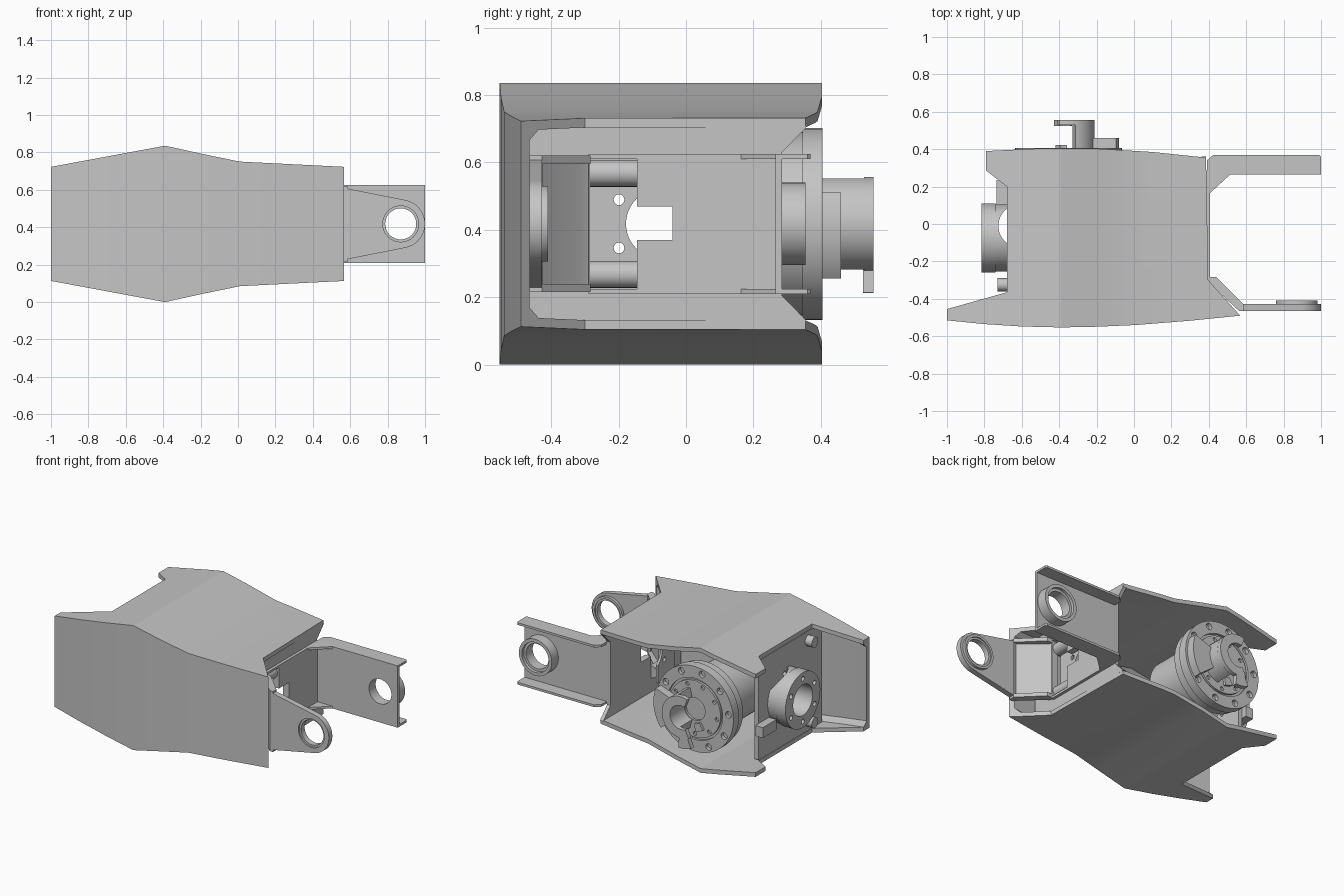
import bpy, bmesh, math

cube = bpy.data.objects.get("Cube")
if cube:
    bpy.data.objects.remove(cube)

grey = bpy.data.materials.new("plain grey")
grey.use_nodes = True
grey.diffuse_color = (0.56, 0.56, 0.56, 1)
grey.node_tree.nodes["Principled BSDF"].inputs["Base Color"].default_value = grey.diffuse_color

ZC = 0.418  # height of the middle plane


def place(axis, u, v, w):
    """Put a flat point (u, v) at distance w along the axis."""
    return {"x": (w, u, v), "y": (u, w, v), "z": (u, v, w)}[axis]


def add_prism(bm, pts, axis, a, b):
    rings = [[bm.verts.new(place(axis, u, v, w)) for u, v in pts] for w in (a, b)]
    n = len(pts)
    bm.faces.new(rings[0])
    bm.faces.new(rings[1][::-1])
    for i in range(n):
        j = (i + 1) % n
        bm.faces.new((rings[0][i], rings[1][i], rings[1][j], rings[0][j]))


def finish(name, bm):
    bmesh.ops.recalc_face_normals(bm, faces=bm.faces)
    mesh = bpy.data.meshes.new(name)
    bm.to_mesh(mesh)
    bm.free()
    mesh.materials.append(grey)
    obj = bpy.data.objects.new(name, mesh)
    bpy.context.collection.objects.link(obj)
    return obj


def prism(name, pts, axis, a, b):
    bm = bmesh.new()
    add_prism(bm, pts, axis, a, b)
    return finish(name, bm)


def circle(cu, cv, r, n=48, start=0.0, sweep=math.tau):
    steps = n if sweep == math.tau else n - 1
    return [(cu + r * math.cos(start + sweep * i / steps),
             cv + r * math.sin(start + sweep * i / steps)) for i in range(n)]


def rect(u0, u1, v0, v1):
    return [(u0, v0), (u1, v0), (u1, v1), (u0, v1)]


def ring_of_holes(name, cu, cv, radius, r, count, axis, a, b):
    bm = bmesh.new()
    for u, v in circle(cu, cv, radius, count, math.pi / 6):
        add_prism(bm, circle(u, v, r, 16), axis, a, b)
    return finish(name, bm)


def boolean(obj, cutter, operation="DIFFERENCE"):
    mod = obj.modifiers.new("cut", "BOOLEAN")
    mod.operation, mod.object, mod.solver = operation, cutter, "EXACT"
    bpy.context.view_layer.objects.active = obj
    bpy.ops.object.modifier_apply(modifier=mod.name)
    bpy.data.objects.remove(cutter)


def cut(obj, pts, axis, a, b):
    boolean(obj, prism("cutter", pts, axis, a, b))


# Shell: a channel section swept along x, then trimmed to its plan outline
T = 0.028
stations = [(-1.0, -0.515, 0.305), (-0.8, -0.535, 0.342), (-0.6, -0.548, 0.379),
            (-0.39, -0.553, 0.418), (-0.19, -0.549, 0.374), (0.01, -0.54, 0.333),
            (0.29, -0.518, 0.319), (0.57, -0.49, 0.305)]
bm = bmesh.new()
rows = []
for x, yf, h in stations:
    half = [(0.6, h), (yf, h)]
    inner = [(yf + T, h - T - 0.03), (yf + T + 0.03, h - T), (0.6, h - T)]
    section = half + [(y, -z) for y, z in half[::-1]]
    section += [(y, -z) for y, z in inner[::-1]] + inner
    rows.append([bm.verts.new((x, y, ZC + z)) for y, z in section])
for p, q in zip(rows, rows[1:]):
    for i in range(len(p)):
        j = (i + 1) % len(p)
        bm.faces.new((p[i], p[j], q[j], q[i]))
bm.faces.new(rows[0])
bm.faces.new(rows[-1])
shell = finish("shell", bm)
outline = [(-1.1, -0.7), (0.568, -0.7), (0.568, -0.49), (0.397, -0.3), (0.385, 0.355),
           (0.1, 0.385), (-0.2, 0.403), (-0.5, 0.404), (-0.79, 0.39), (-0.79, 0.285),
           (-0.68, 0.2), (-0.68, -0.365), (-1.1, -0.483)]
boolean(shell, prism("outline", outline, "z", -0.2, 1.1), "INTERSECT")

# End bulkhead, stepped seat, output flange and front pocket panel on one bore
FY = -0.075
bulkhead = prism("end_bulkhead", rect(-0.47, 0.2, 0.085, 0.75), "x", -0.68, -0.65)
seat = prism("flange_seat", circle(FY, ZC, 0.18, 64), "x", -0.741, -0.679)
flange = prism("end_flange", circle(FY, ZC, 0.185, 64), "x", -0.815, -0.74)
panel = prism("pocket_panel", rect(-0.31, -0.13, 0.21, 0.625), "x", 0.3, 0.315)
for part in (bulkhead, seat, flange, panel):
    cut(part, circle(FY, ZC, 0.103), "x", -0.9, 0.5)
    boolean(part, ring_of_holes("cutter", FY, ZC, 0.143, 0.016, 6, "x", -0.9, 0.5))
cut(seat, circle(-0.61, -0.01, 0.115), "z", 0.0, 0.8)
prism("flange_tab", rect(0.09, 0.235, 0.26, 0.33), "x", -0.735, -0.679)
for z in (ZC - 0.27, ZC + 0.27):
    prism("end_spacer", circle(-0.325, z, 0.035, 24), "x", -0.73, -0.68)

# Arm bracket: front frame and base plate with a shared pocket and slot
frame_outline = [(-0.465, 0.128), (0.36, 0.128), (0.285, 0.205),
                 (0.285, 0.63), (0.36, 0.708), (-0.465, 0.708)]
frame = prism("front_frame", frame_outline, "x", 0.362, 0.386)
base = prism("arm_base_plate", rect(-0.29, 0.27, 0.21, 0.625), "x", 0.385, 0.405)
for part in (frame, base):
    cut(part, rect(-0.285, -0.145, 0.225, 0.61), "x", 0.33, 0.5)
    cut(part, rect(-0.2, -0.04, 0.37, 0.47), "x", 0.33, 0.5)
for z in (ZC - 0.15, ZC + 0.15):
    prism("pocket_roller", circle(0.355, z, 0.04, 24), "y", -0.29, -0.145)

# Rear arm: a channel with a straight web, two flanges and a bearing boss
HX = 0.87
rear_arm = prism("rear_arm_web", rect(0.362, 1.0, 0.265, 0.285), "z", 0.212, 0.623)
cut(rear_arm, circle(HX, ZC, 0.083), "y", 0.1, 0.5)
flange_outline = [(0.39, 0.15), (0.515, 0.265), (1.0, 0.265), (1.0, 0.36),
                  (0.99, 0.37), (0.425, 0.37), (0.39, 0.34)]
for z in (0.21, 0.61):
    prism("rear_arm_flange", flange_outline, "z", z, z + 0.015)
boss = prism("rear_arm_boss", circle(HX, ZC, 0.122, 64), "y", 0.284, 0.355)
cut(boss, circle(HX, ZC, 0.083), "y", 0.1, 0.5)
cut(boss, circle(HX, ZC, 0.1), "y", 0.335, 0.5)

# Front arm: a tapered plate on a slanted, rimmed root
tip = circle(HX, ZC, 0.13, 25, -1.37, 2.74)
front_arm = prism("front_arm", [(0.565, 0.225)] + tip + [(0.565, 0.611)], "y", -0.465, -0.428)
cut(front_arm, circle(HX, ZC, 0.083), "y", -0.6, -0.3)
cut(front_arm, circle(HX, ZC, 0.096), "y", -0.6, -0.455)
ring = prism("front_arm_boss", circle(HX, ZC, 0.112, 64), "y", -0.429, -0.41)
cut(ring, circle(HX, ZC, 0.083), "y", -0.6, -0.3)
cut(ring, circle(HX, ZC, 0.096), "y", -0.418, -0.3)
root = [(0.395, -0.31), (0.395, -0.283), (0.44, -0.283), (0.585, -0.428),
        (0.585, -0.465), (0.562, -0.465)]
front_root = prism("front_arm_root", root, "z", 0.215, 0.621)
cut(front_root, [(0.38, -0.265), (0.412, -0.31), (0.57, -0.446), (0.6, -0.4), (0.6, -0.2)],
    "z", 0.24, 0.596)

# Rotary drive: body, collar and mounting disc with a groove, bore and screw holes
DX = -0.35
prism("drive_body", circle(DX, ZC, 0.2, 64), "y", -0.03, 0.345)
prism("drive_collar", circle(DX, ZC, 0.272, 72), "y", 0.285, 0.35)
disc = prism("drive_disc", circle(DX, ZC, 0.285, 72), "y", 0.345, 0.405)
boolean(disc, ring_of_holes("cutter", DX, ZC, 0.25, 0.022, 10, "y", 0.38, 0.5))
cut(disc, circle(DX, ZC, 0.205, 64), "y", 0.39, 0.5)
hub = prism("drive_hub", circle(DX, ZC, 0.19, 64), "y", 0.38, 0.405)
cut(hub, circle(DX, ZC, 0.075), "y", 0.385, 0.6)
boolean(hub, ring_of_holes("cutter", DX, ZC, 0.165, 0.013, 9, "y", 0.392, 0.6))


def arc_block(name, r0, r1, start, end, a, b):
    start, sweep = math.radians(start), math.radians(end - start)
    outer = circle(DX, ZC, r1, 17, start, sweep)
    inner_arc = circle(DX, ZC, r0, 17, start, sweep)
    return prism(name, outer + inner_arc[::-1], "y", a, b)


# Raised crescent clamp on the hub, with its top lip and side lugs
arc_block("clamp_wall", 0.08, 0.14, -75, 75, 0.4, 0.53)
arc_block("clamp_lip", 0.08, 0.14, -115, 110, 0.528, 0.557)
arc_block("clamp_lug", 0.13, 0.205, -112, -85, 0.525, 0.557)
arc_block("clamp_foot", 0.09, 0.14, -120, -95, 0.4, 0.422)
arc_block("low_lug", 0.13, 0.27, -37, 20, 0.4, 0.46)

# Smooth the round sides and keep the edges crisp
bpy.ops.object.select_all(action="DESELECT")
for obj in bpy.context.collection.objects:
    if obj.type == "MESH" and grey.name in obj.data.materials:
        obj.select_set(True)
        bpy.context.view_layer.objects.active = obj
bpy.ops.object.shade_smooth_by_angle(angle=math.radians(20))
